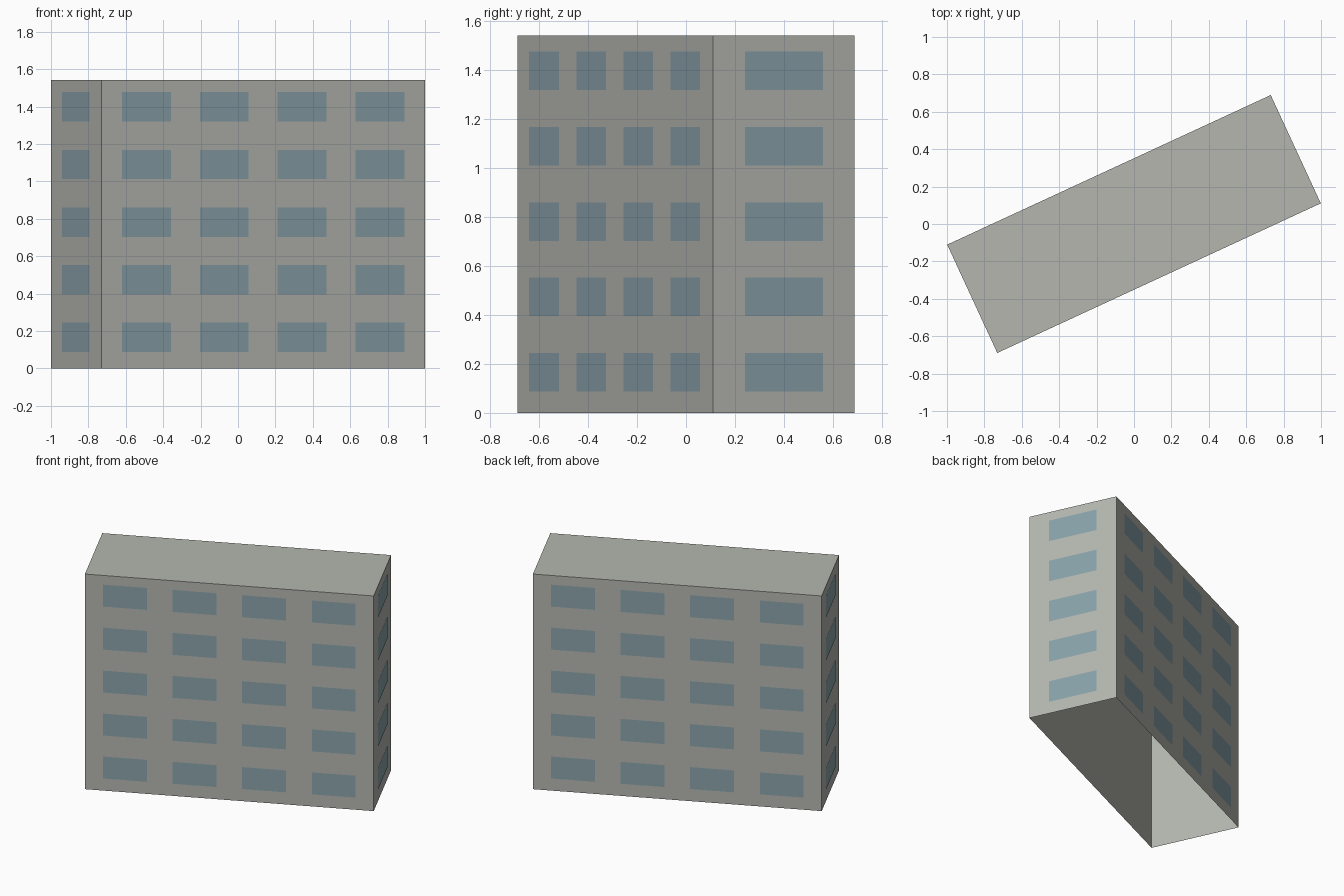
import bpy, bmesh, math
from mathutils import Matrix, Vector

cube = bpy.data.objects.get("Cube")
if cube:
    bpy.data.objects.remove(cube)

LENGTH, DEPTH, HEIGHT = 1.906, 0.638, 1.542
TURN = Matrix.Rotation(math.atan2(0.80, 1.73), 4, "Z")
FLOORS, STOREY, FIRST = 5, 0.308, 0.166
WINDOW_HEIGHT, GAP = 0.157, 0.002


def material(name, rgb):
    mat = bpy.data.materials.new(name)
    mat.use_nodes = True
    mat.diffuse_color = (*rgb, 1)
    mat.node_tree.nodes["Principled BSDF"].inputs["Base Color"].default_value = (*rgb, 1)
    return mat


def finish(name, bm, mat):
    bm.transform(TURN)
    mesh = bpy.data.meshes.new(name)
    bm.to_mesh(mesh)
    bm.free()
    mesh.materials.append(mat)
    obj = bpy.data.objects.new(name, mesh)
    bpy.context.collection.objects.link(obj)


def windows(name, quarter_turns, distance, columns, pitch, width):
    """Grid of flat panes on one wall; the unturned wall faces -y."""
    bm = bmesh.new()
    side = Matrix.Rotation(quarter_turns * math.pi / 2, 4, "Z")
    for floor in range(FLOORS):
        for column in range(columns):
            x = (column - (columns - 1) / 2) * pitch
            z = FIRST + floor * STOREY
            corners = [(-1, -1), (1, -1), (1, 1), (-1, 1)]
            bm.faces.new([bm.verts.new(side @ Vector(
                (x + u * width / 2, -distance - GAP, z + v * WINDOW_HEIGHT / 2)))
                for u, v in corners])
    finish(name, bm, glass)


concrete = material("warm grey concrete", (0.46, 0.47, 0.43))
glass = material("blue grey glass", (0.25, 0.36, 0.40))

# Hollow block: walls and flat roof, open underneath
bm = bmesh.new()
bmesh.ops.create_cube(bm, size=1, matrix=Matrix.Translation((0, 0, HEIGHT / 2))
                      @ Matrix.Diagonal((LENGTH, DEPTH, HEIGHT, 1)))
floor_faces = [f for f in bm.faces if f.normal.z < -0.5]
bmesh.ops.delete(bm, geom=floor_faces, context="FACES_ONLY")
finish("building_walls_and_roof", bm, concrete)

# Four columns on the long walls, one wide column on the end walls
for name, turns in (("front", 0), ("back", 2)):
    windows(name + "_windows", turns, DEPTH / 2, 4, 0.459, 0.288)
for name, turns in (("left", 1), ("right", 3)):
    windows(name + "_windows", turns, LENGTH / 2, 1, 0, 0.351)
